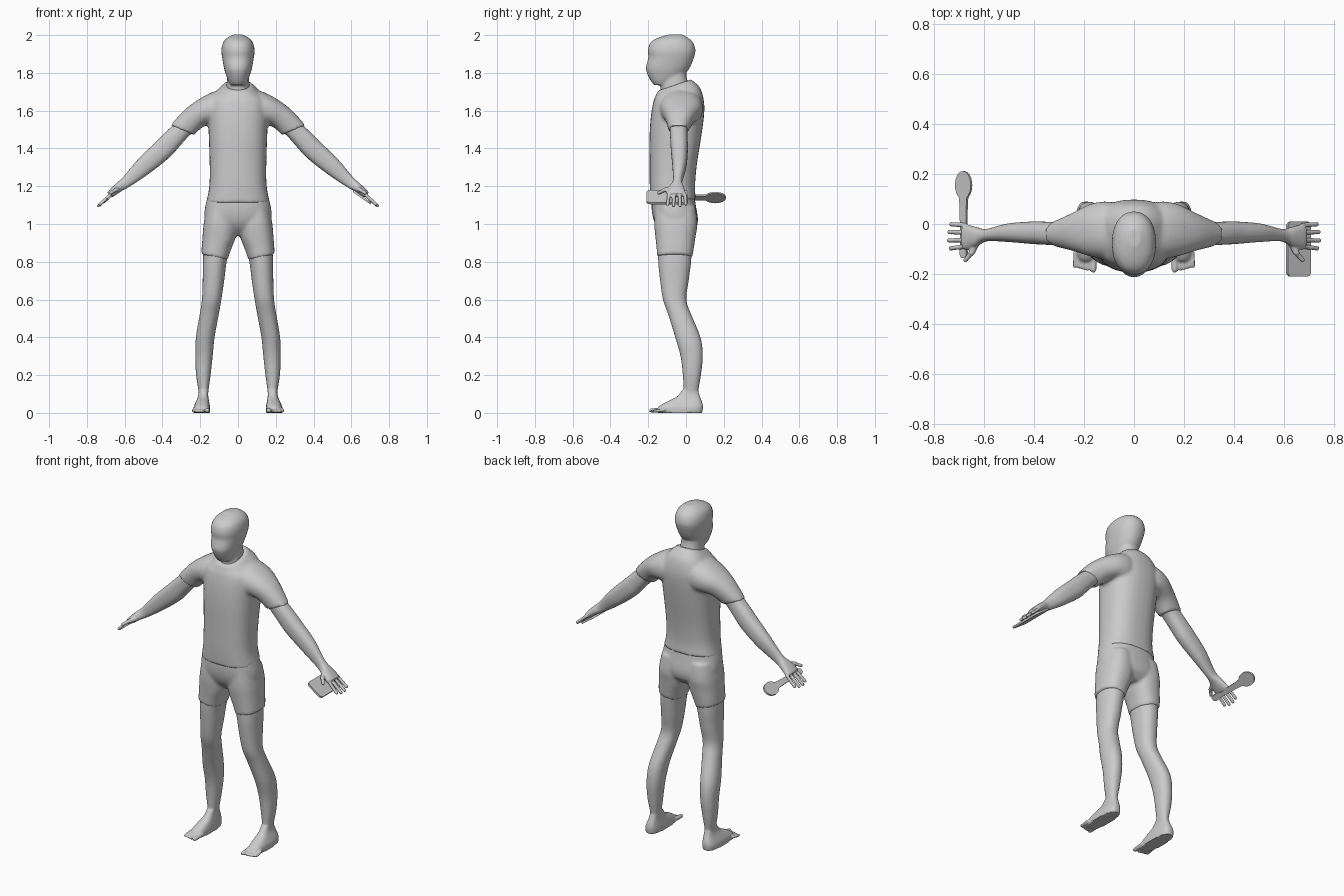
import bpy, bmesh, math
from mathutils import Vector, Matrix

if "Cube" in bpy.data.objects:
    bpy.data.objects.remove(bpy.data.objects["Cube"])

grey = bpy.data.materials.new("plain grey")
grey.diffuse_color = (0.6, 0.6, 0.6, 1)
grey.use_nodes = True
grey.node_tree.nodes["Principled BSDF"].inputs["Base Color"].default_value = grey.diffuse_color


def spline(rings, steps=4):
    """Smoothly interpolate a list of ring tuples."""
    out = []
    for i in range(len(rings) - 1):
        a, b = rings[max(i - 1, 0)], rings[i]
        c, d = rings[i + 1], rings[min(i + 2, len(rings) - 1)]
        for s in range(steps):
            t = s / steps
            out.append([q + 0.5 * t * (r - p + t * (2 * p - 5 * q + 4 * r - w + t * (3 * (q - r) + w - p)))
                        for p, q, r, w in zip(a, b, c, d)])
    return out + [list(rings[-1])]


def loft(bm, rings, power=0.9, side=1, n=32):
    """Ring: outer x, z, inner x, z, front y, back y, tilt (back up, front down)."""
    loops = []
    for xa, za, xb, zb, y0, y1, tilt in spline([tuple(r) + (0,) * (7 - len(r)) for r in rings]):
        loop = []
        for k in range(n):
            c, s = math.cos(2 * math.pi * k / n), math.sin(2 * math.pi * k / n)
            c, s = math.copysign(abs(c) ** power, c), math.copysign(abs(s) ** power, s)
            loop.append(bm.verts.new((side * ((xa + xb) / 2 + c * (xa - xb) / 2),
                                      (y0 + y1) / 2 + s * (y1 - y0) / 2,
                                      (za + zb) / 2 + c * (za - zb) / 2 + s * tilt)))
        loops.append(loop)
    for a, b in zip(loops, loops[1:]):
        for k in range(n):
            bm.faces.new((a[k], a[(k + 1) % n], b[(k + 1) % n], b[k]))
    bm.faces.new(loops[0])
    bm.faces.new(loops[-1])


def upright(rows):
    """Rows of z, half width, front y, back y, tilt become centred rings."""
    return [(r[1], r[0], -r[1], r[0]) + tuple(r[2:]) for r in rows]


def column(rows):
    """Rows of z, outer x, inner x, front y, back y become level rings."""
    return [(r[1], r[0], r[2], r[0], r[3], r[4]) for r in rows]


def capsule(bm, p0, p1, r):
    p0, p1 = Vector(p0), Vector(p1)
    d = p1 - p0
    vs = bmesh.ops.create_uvsphere(bm, u_segments=12, v_segments=9, radius=r)["verts"]
    for v in vs:
        if v.co.z > 0:
            v.co.z += d.length
    m = Matrix.Translation(p0) @ d.to_track_quat('Z', 'Y').to_matrix().to_4x4()
    bmesh.ops.transform(bm, matrix=m, verts=vs)


def finish(bm, name, voxel=0, smooth=4, mirror=False):
    bmesh.ops.recalc_face_normals(bm, faces=bm.faces)
    me = bpy.data.meshes.new(name)
    bm.to_mesh(me)
    bm.free()
    ob = bpy.data.objects.new(name, me)
    bpy.context.collection.objects.link(ob)
    if voxel:
        m = ob.modifiers.new("blend", 'REMESH')
        m.mode, m.voxel_size, m.use_smooth_shade = 'VOXEL', voxel, True
        m = ob.modifiers.new("relax", 'SMOOTH')
        m.factor, m.iterations = 0.5, smooth
    if mirror:
        ob.modifiers.new("mirror", 'MIRROR')
    bpy.ops.object.select_all(action='DESELECT')
    bpy.context.view_layer.objects.active = ob
    ob.select_set(True)
    bpy.ops.object.convert(target='MESH')
    bpy.ops.object.shade_smooth_by_angle(angle=math.radians(45))
    ob.data.materials.clear()
    ob.data.materials.append(grey)
    return ob


# head and neck
bm = bmesh.new()
loft(bm, upright([(1.735, .038, -.168, -.09), (1.76, .053, -.188, -.04), (1.80, .067, -.207, .0),
                  (1.83, .075, -.212, .022), (1.88, .084, -.200, .042), (1.92, .088, -.202, .05),
                  (1.96, .079, -.188, .038), (1.985, .058, -.15, .012), (2.003, .025, -.09, -.02)]))
loft(bm, upright([(1.66, .068, -.13, .03), (1.72, .062, -.135, .02), (1.78, .058, -.13, .003),
                  (1.85, .055, -.12, .0)]))
finish(bm, "head", 0.007)

# shirt: body and short sleeves
bm = bmesh.new()
loft(bm, upright([(1.12, .167, -.187, .052, .01), (1.2, .152, -.192, .048), (1.31, .15, -.193, .057),
                  (1.47, .155, -.193, .082), (1.58, .16, -.185, .096), (1.65, .155, -.172, .095),
                  (1.70, .115, -.16, .075, .02), (1.735, .074, -.15, .028, .03)]), 0.82)
for side in (1, -1):
    loft(bm, [(.05, 1.72, .05, 1.52, -.14, .08), (.13, 1.70, .10, 1.52, -.14, .09),
              (.20, 1.665, .155, 1.525, -.128, .078), (.28, 1.607, .195, 1.507, -.108, .045),
              (.357, 1.523, .232, 1.471, -.092, .014)], side=side)
finish(bm, "shirt", 0.009)

# shorts: hips and two legs
bm = bmesh.new()
loft(bm, upright([(1.19, .148, -.178, .038), (1.1, .172, -.183, .052), (1.03, .178, -.174, .063),
                  (.98, .15, -.15, .055), (.94, .09, -.11, .02)]), 0.85)
for side in (1, -1):
    loft(bm, [(.165, 1.09, .01, 1.09, -.165, .05), (.182, 1.0, .004, 1.0, -.168, .06),
              (.188, .93, .012, .93, -.162, .05), (.192, .88, .035, .87, -.156, .042),
              (.194, .84, .055, .81, -.152, .034)], 0.85, side)
finish(bm, "shorts", 0.009)

# legs with feet and toes
bm = bmesh.new()
loft(bm, column([(.93, .178, .03, -.15, .035), (.8, .186, .06, -.147, .027), (.7, .187, .073, -.137, .014),
                 (.6, .191, .088, -.122, .002), (.52, .203, .102, -.094, .028), (.4, .223, .124, -.057, .077),
                 (.3, .226, .134, -.029, .089), (.2, .222, .145, -.017, .079), (.1, .207, .158, -.013, .064),
                 (.04, .21, .155, -.03, .075)]))
loft(bm, column([(.0, .235, .148, -.15, .086), (.03, .235, .148, -.148, .09), (.055, .225, .152, -.11, .086),
                 (.085, .212, .157, -.05, .075), (.12, .206, .159, -.02, .063)]), 0.7)
for i in range(5):
    x, r = (.16, .0125) if i == 0 else (.166 + .0172 * i, .0085)
    capsule(bm, (x, -.115, .017), (x + .002, -.183 + .004 * i, r), r)
finish(bm, "leg", 0.006, 3, True)

# arms with hands and fingers
bm = bmesh.new()
loft(bm, [(.25, 1.60, .18, 1.52, -.09, .02), (.335, 1.53, .25, 1.475, -.086, .008),
          (.39, 1.48, .31, 1.41, -.083, .009), (.44, 1.43, .365, 1.35, -.08, .01),
          (.53, 1.342, .466, 1.27, -.072, .002), (.607, 1.25, .57, 1.2, -.069, -.02),
          (.645, 1.215, .615, 1.175, -.09, -.012), (.68, 1.181, .655, 1.148, -.103, -.002),
          (.692, 1.166, .67, 1.141, -.098, -.004)], 0.85)
for y, reach, tip in ((-.005, .052, .004), (-.034, .06, .002), (-.063, .061, -.003), (-.09, .054, -.007)):
    capsule(bm, (.672, y, 1.157), (.677 + reach, y + tip, 1.158 - reach), .0095)
capsule(bm, (.625, -.07, 1.187), (.648, -.115, 1.18), .013)
capsule(bm, (.648, -.115, 1.18), (.672, -.143, 1.165), .01)
finish(bm, "arm", 0.005, 2, True)


def plate(name, outline, thick, loc, angle):
    """Flat plate from an outline, tilted to follow the palm."""
    bm = bmesh.new()
    face = bm.faces.new([bm.verts.new((x, y, -thick / 2)) for x, y in outline])
    top = bmesh.ops.extrude_face_region(bm, geom=[face])["geom"]
    bmesh.ops.translate(bm, vec=(0, 0, thick), verts=[g for g in top if isinstance(g, bmesh.types.BMVert)])
    m = Matrix.Translation(loc) @ Matrix.Rotation(math.radians(angle), 4, 'Y')
    bmesh.ops.transform(bm, matrix=m, verts=bm.verts)
    finish(bm, name)


# handheld slab with rounded corners
corners = []
for k, (sx, sy) in enumerate(((1, 1), (-1, 1), (-1, -1), (1, -1))):
    for j in range(6):
        a = math.radians(90 * k + 18 * j)
        corners.append((sx * .037 + .02 * math.cos(a), sy * .09 + .02 * math.sin(a)))
plate("handheld_slab", corners, .012, (.657, -.1, 1.142), 35)

# spoon: oval bowl running into a handle
bowl = [(.041 * math.sin(math.radians(a)), .155 + .056 * math.cos(math.radians(a))) for a in range(-150, 151, 15)]
plate("spoon", bowl[::-1] + [(-.018, .08), (-.014, -.05), (-.018, -.12), (-.01, -.135),
                             (.01, -.135), (.018, -.12), (.014, -.05), (.018, .08)],
      .01, (-.68, 0, 1.14), -40)
